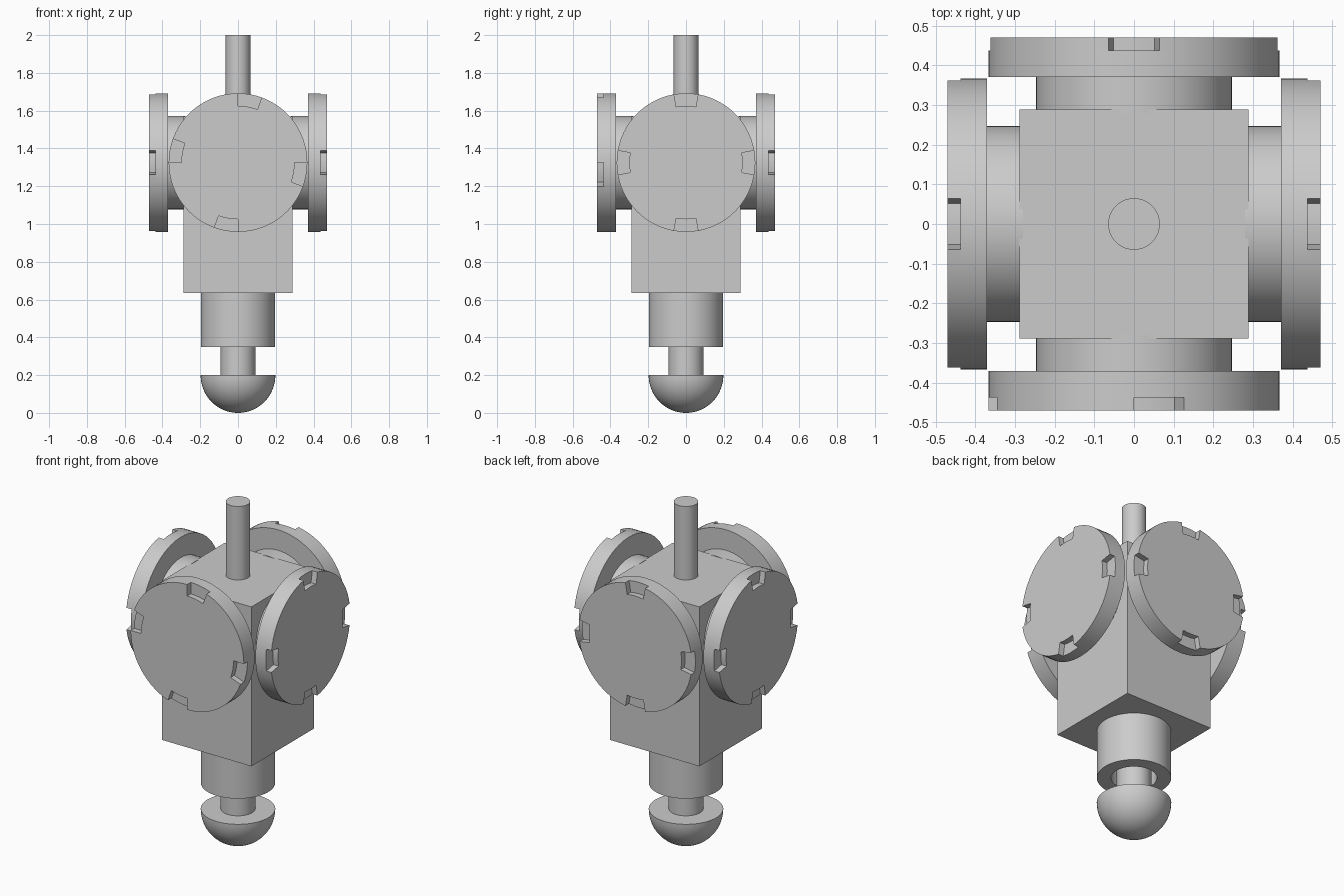
import bpy
import bmesh
from math import sin, cos, pi, radians
from mathutils import Matrix

default = bpy.data.objects.get("Cube")
if default:
    bpy.data.objects.remove(default, do_unlink=True)

grey = bpy.data.materials.new("light_grey")
grey.use_nodes = True
grey.diffuse_color = (0.6, 0.6, 0.6, 1)
grey.node_tree.nodes["Principled BSDF"].inputs["Base Color"].default_value = (0.6, 0.6, 0.6, 1)

AXIS_Z = 1.325   # height of the four side ports
SEGMENTS = 72


def finish(bm, name, matrix=Matrix(), smooth=True):
    """Turn a bmesh into a named, shaded object."""
    bmesh.ops.recalc_face_normals(bm, faces=bm.faces)
    mesh = bpy.data.meshes.new(name)
    bm.to_mesh(mesh)
    bm.free()
    mesh.materials.append(grey)
    obj = bpy.data.objects.new(name, mesh)
    bpy.context.collection.objects.link(obj)
    obj.matrix_world = matrix
    if smooth:
        bpy.ops.object.select_all(action='DESELECT')
        obj.select_set(True)
        bpy.context.view_layer.objects.active = obj
        bpy.ops.object.shade_smooth_by_angle(angle=radians(30))
    return obj


def turned(name, profile, matrix=Matrix()):
    """Revolve a list of (radius, height) points that starts and ends on the axis."""
    bm = bmesh.new()
    verts = [bm.verts.new((r, 0, z)) for r, z in profile]
    edges = [bm.edges.new(pair) for pair in zip(verts, verts[1:])]
    bmesh.ops.spin(bm, geom=verts + edges, cent=(0, 0, 0), axis=(0, 0, 1),
                   angle=2 * pi, steps=SEGMENTS)
    bmesh.ops.remove_doubles(bm, verts=bm.verts, dist=0.0001)
    return finish(bm, name, matrix)


def rod(name, radius, low, high, matrix=Matrix()):
    return turned(name, [(0, low), (radius, low), (radius, high), (0, high)], matrix)


def notched_cap(name, matrix):
    """Disc with four shallow notches cut into the rim of its outer face."""
    bm = bmesh.new()
    rings = []
    for radius in (0.30, 0.367):
        rings.append([bm.verts.new((radius * cos(2 * pi * i / SEGMENTS),
                                    radius * sin(2 * pi * i / SEGMENTS), 0.37))
                      for i in range(SEGMENTS)])
    inner, outer = rings
    bm.faces.new(inner)
    for i in range(SEGMENTS):
        j = (i + 1) % SEGMENTS
        bm.faces.new((inner[i], outer[i], outer[j], inner[j]))

    def raise_faces(faces, height):
        result = bmesh.ops.extrude_face_region(bm, geom=faces)["geom"]
        moved = [g for g in result if isinstance(g, bmesh.types.BMVert)]
        bmesh.ops.translate(bm, verts=moved, vec=(0, 0, height))
        return [g for g in result if isinstance(g, bmesh.types.BMFace)]

    def in_notch(face):
        c = face.calc_center_median()
        across = min(abs(c.x), abs(c.y))
        return c.xy.length > 0.2 and across < 0.33 * sin(radians(10))

    top = raise_faces(bm.faces[:], 0.067)
    raise_faces([f for f in top if not in_notch(f)], 0.033)
    return finish(bm, name, matrix)


# Square body
bm = bmesh.new()
bmesh.ops.create_cube(bm, size=1)
low, high = 0.635, 1.569
bmesh.ops.scale(bm, vec=(0.578, 0.578, high - low), verts=bm.verts)
bmesh.ops.translate(bm, vec=(0, 0, (low + high) / 2), verts=bm.verts)
finish(bm, "body_block", smooth=False)

# Four ports, each a short neck and a notched cap
for number, side in enumerate(("front", "left", "back", "right")):
    port = (Matrix.Translation((0, 0, AXIS_Z))
            @ Matrix.Rotation(number * pi / 2, 4, 'Z')
            @ Matrix.Rotation(pi / 2, 4, 'X'))
    rod(side + "_neck", 0.247, 0.28, 0.372, port)
    twist = radians(-10) if side == "front" else 0
    notched_cap(side + "_cap", port @ Matrix.Rotation(twist, 4, 'Z'))

# Top stem
rod("top_stem", 0.065, 1.56, 2.0)

# Hollow collar below the body
turned("bottom_collar", [(0, 0.64), (0.197, 0.64), (0.197, 0.35),
                         (0.122, 0.35), (0.122, 0.62), (0, 0.62)])

# Plunger rod and its rounded foot
rod("plunger_rod", 0.092, 0.19, 0.63)
bowl = [(0.198 * sin(a), 0.2 - 0.2 * cos(a))
        for a in (i * pi / 32 for i in range(17))]
turned("rounded_foot", bowl + [(0, 0.2)])
